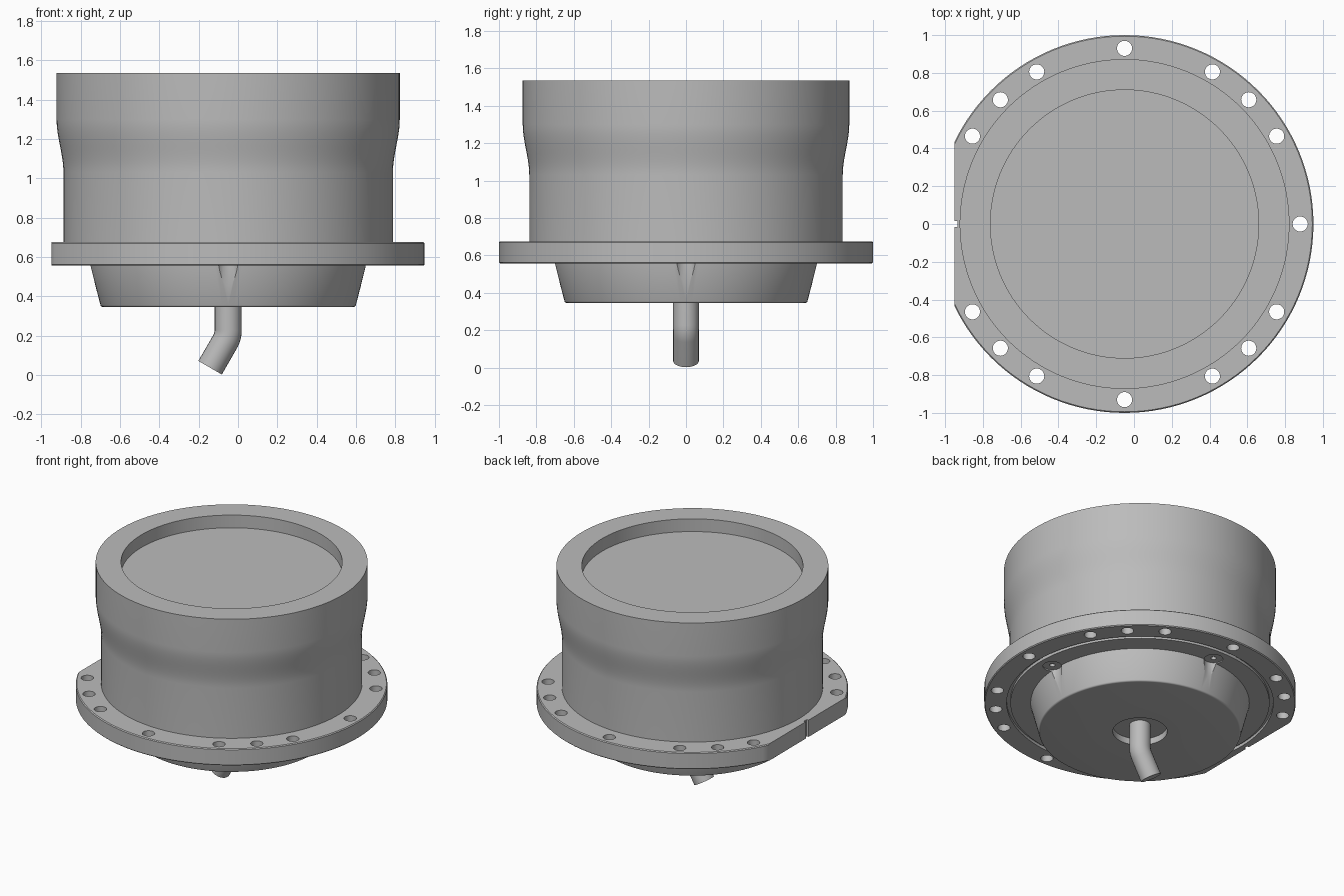
import bpy, bmesh, math
from math import sin, cos, radians, pi
from mathutils import Matrix, Vector

if "Cube" in bpy.data.objects:
    bpy.data.objects.remove(bpy.data.objects["Cube"])

AXIS = -0.05          # x of the turning axis
GREY = 0.5

metal = bpy.data.materials.new("grey metal")
metal.use_nodes = True
metal.diffuse_color = (GREY, GREY, GREY, 1)
metal.node_tree.nodes["Principled BSDF"].inputs["Base Color"].default_value = (GREY, GREY, GREY, 1)


def add_object(name, bm):
    bmesh.ops.recalc_face_normals(bm, faces=bm.faces)
    mesh = bpy.data.meshes.new(name)
    bm.to_mesh(mesh)
    bm.free()
    ob = bpy.data.objects.new(name, mesh)
    bpy.context.collection.objects.link(ob)
    mesh.materials.append(metal)
    return ob


def lathe(name, profile, steps=128):
    """Turn a closed (radius, z) profile around the axis."""
    bm = bmesh.new()
    verts = [bm.verts.new((r, 0, z)) for r, z in profile]
    edges = [bm.edges.new(pair) for pair in zip(verts, verts[1:])]
    bmesh.ops.spin(bm, geom=verts + edges, cent=(0, 0, 0), axis=(0, 0, 1),
                   angle=2 * pi, steps=steps, use_duplicate=False)
    bmesh.ops.remove_doubles(bm, verts=bm.verts, dist=1e-4)
    bmesh.ops.translate(bm, verts=bm.verts, vec=(AXIS, 0, 0))
    return add_object(name, bm)


def drill(name, angles, dist, radius, z0, z1, sides=32):
    """Cutter made of upright cylinders on a bolt circle."""
    bm = bmesh.new()
    for a in map(radians, angles):
        place = Matrix.Translation((AXIS + dist * cos(a), dist * sin(a), (z0 + z1) / 2))
        bmesh.ops.create_cone(bm, cap_ends=True, segments=sides, radius1=radius,
                              radius2=radius, depth=z1 - z0, matrix=place)
    return add_object(name, bm)


def box(name, x0, x1, half_y):
    bm = bmesh.new()
    place = Matrix.Translation(((x0 + x1) / 2, 0, 0.6)) @ Matrix.Diagonal((x1 - x0, 2 * half_y, 1, 1))
    bmesh.ops.create_cube(bm, size=1, matrix=place)
    return add_object(name, bm)


def cut(ob, cutters):
    bpy.context.view_layer.objects.active = ob
    for c in cutters:
        c.hide_render = True
        mod = ob.modifiers.new(c.name, 'BOOLEAN')
        mod.operation = 'DIFFERENCE'
        mod.solver = 'EXACT'
        mod.object = c
        bpy.ops.object.modifier_apply(modifier=mod.name)


# Main drum: straight wall, soft flare, shallow dish in the top
flare = []
for i in range(13):
    t = i / 12
    flare.append((0.838 + 0.035 * t * t * (3 - 2 * t), 1.03 + 0.27 * t))
drum = lathe("drum", [(0, 0.65), (0.838, 0.65)] + flare
             + [(0.873, 1.535), (0.71, 1.535), (0.71, 1.445), (0, 1.445)])

# Flange with a seal groove underneath
b = 0.006
flange = lathe("flange", [(0, 0.556), (0.832, 0.556), (0.832, 0.576), (0.856, 0.576), (0.856, 0.556),
                          (1 - b, 0.556), (1, 0.556 + b), (1, 0.675 - b), (1 - b, 0.675), (0, 0.675)])

# Tapered underside with a rounded lip and a recess for the pipe
lip = [(0.637 + 0.013 * sin(a), 0.358 - 0.013 * cos(a)) for a in (radians(15 * i) for i in range(6))]
base = lathe("tapered_base", [(0, 0.39), (0.175, 0.39), (0.175, 0.345)] + lip
             + [(0.702, 0.556), (0.702, 0.57), (0, 0.57)])

# Bolt holes, flat side, key notch and screw pockets
half = (30, 45, 60, 90, 120, 135, 150)
bolts = drill("bolt_cutter", (0,) + half + tuple(-a for a in half), 0.93, 0.04, 0.4, 0.8)
flat = box("flat_cutter", -1.3, -0.95, 0.7)
notch = box("notch_cutter", -1.0, -0.935, 0.016)
quarter = (0, 90, 180, 270)
pockets = drill("pocket_cutter", quarter, 0.735, 0.06, 0.37, 0.564)
screws = drill("screw_cutter", quarter, 0.735, 0.018, 0.5, 0.62, 16)
cut(flange, [bolts, flat, notch, pockets, screws])
cut(base, [pockets])
for c in (bolts, flat, notch, pockets, screws):
    bpy.data.objects.remove(c)

# Bent outlet pipe
bend, tilt = 0.12, radians(30)
path = [Vector((AXIS, 0, 0.42))]
for i in range(9):
    a = tilt * i / 8
    path.append(Vector((AXIS - bend * (1 - cos(a)), 0, 0.228 - bend * sin(a))))
path.append(path[-1] + 0.152 * Vector((-sin(tilt), 0, -cos(tilt))))
curve = bpy.data.curves.new("pipe", 'CURVE')
curve.dimensions = '3D'
curve.bevel_depth = 0.069
curve.bevel_resolution = 10
curve.use_fill_caps = True
spline = curve.splines.new('POLY')
spline.points.add(len(path) - 1)
for point, co in zip(spline.points, path):
    point.co = (*co, 1)
pipe = bpy.data.objects.new("outlet_pipe", curve)
bpy.context.collection.objects.link(pipe)
curve.materials.append(metal)
bpy.ops.object.select_all(action='DESELECT')
pipe.select_set(True)
bpy.context.view_layer.objects.active = pipe
bpy.ops.object.convert(target='MESH')
pipe = bpy.context.view_layer.objects.active

# Smooth round walls, keep machined edges crisp
for ob in (drum, flange, base, pipe):
    ob.select_set(True)
bpy.ops.object.shade_smooth_by_angle(angle=radians(30))
